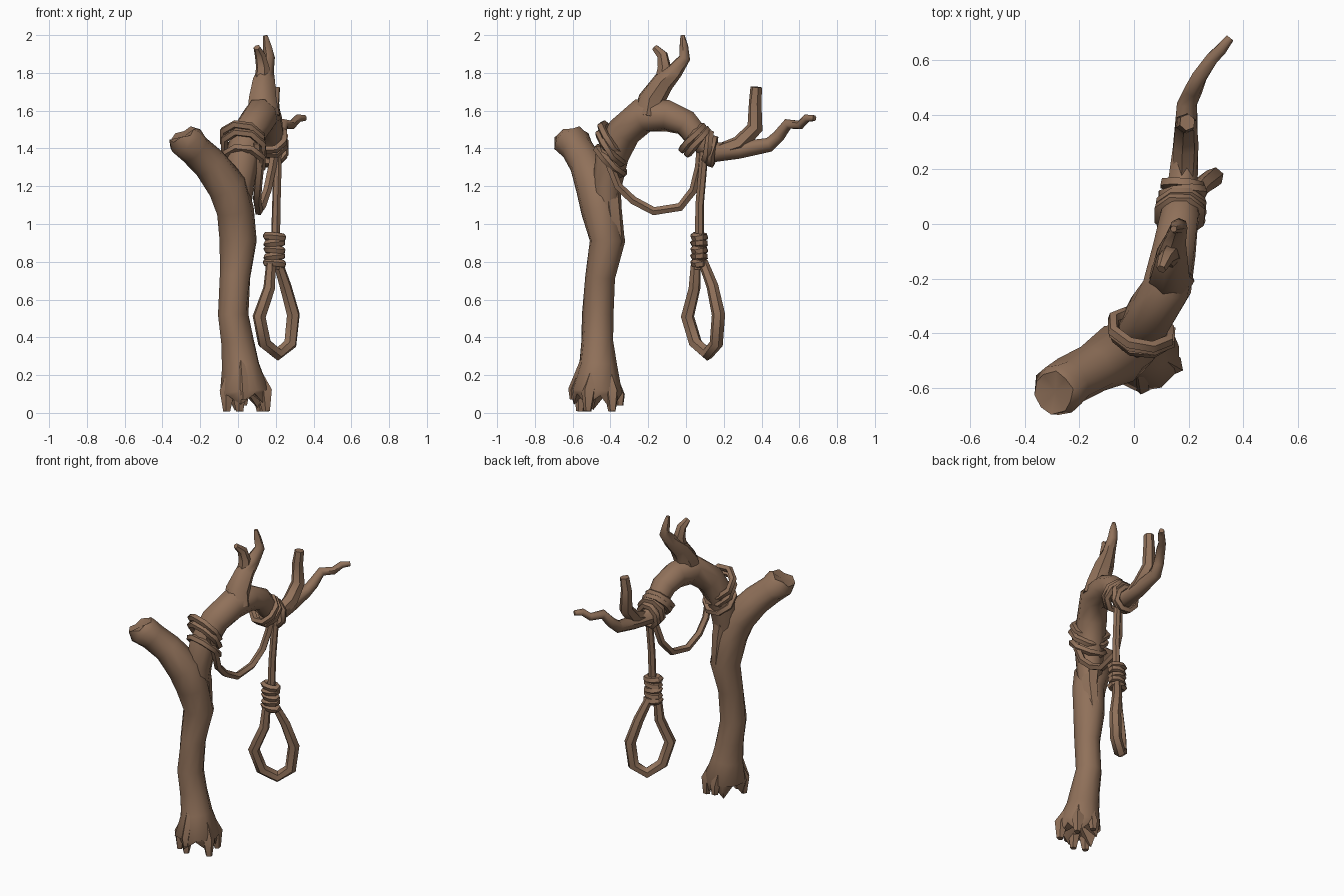
import bpy, bmesh, math, random
from mathutils import Vector

random.seed(4)
wood = bpy.data.materials.new("brown wood")
wood.diffuse_color = (0.28, 0.165, 0.102, 1)


def tube(name, pts, sides=6, closed=False, rough=0.0, start_jag=0.0, end_jag=0.0, angle=50):
    """Sweep a polygon along (x, y, z, radius) points; jag values break the ends."""
    P = [Vector(p[:3]) for p in pts]
    n = len(P)
    bm = bmesh.new()
    rings, tans, u = [], [], None
    for i in range(n):
        a = P[i - 1] if (i or closed) else P[i]
        b = P[(i + 1) % n] if (i < n - 1 or closed) else P[i]
        t = (b - a).normalized()
        if u is None:
            u = t.orthogonal()
        u = (u - t * u.dot(t)).normalized()
        v = t.cross(u)
        ring = []
        for k in range(sides):
            w = 2 * math.pi * k / sides
            r = pts[i][3] * (1 + random.uniform(-rough, rough))
            ring.append(bm.verts.new(P[i] + (u * math.cos(w) + v * math.sin(w)) * r))
        rings.append(ring)
        tans.append(t)
    for i in range(n if closed else n - 1):
        A, B = rings[i], rings[(i + 1) % n]
        shift = 0
        if closed and i == n - 1:
            shift = min(range(sides), key=lambda s: sum(
                (A[k].co - B[(k + s) % sides].co).length for k in range(sides)))
        for k in range(sides):
            j = (k + 1) % sides
            bm.faces.new((A[k], A[j], B[(j + shift) % sides], B[(k + shift) % sides]))
    if not closed:
        for ring, p, t, jag in ((rings[0], P[0], tans[0], start_jag),
                                (rings[-1], P[-1], -tans[-1], end_jag)):
            if jag:  # splintered rim around a hollow
                for k, vert in enumerate(ring):
                    vert.co += t * jag * ((k % 2) * 0.7 + random.uniform(0, 0.3))
                c = bm.verts.new(p + t * jag * 1.2)
                for k in range(sides):
                    bm.faces.new((ring[k], ring[(k + 1) % sides], c))
            else:
                bm.faces.new(ring)
    bmesh.ops.recalc_face_normals(bm, faces=bm.faces)
    me = bpy.data.meshes.new(name)
    bm.to_mesh(me)
    bm.free()
    me.materials.append(wood)
    ob = bpy.data.objects.new(name, me)
    bpy.context.collection.objects.link(ob)
    bpy.ops.object.select_all(action='DESELECT')
    ob.select_set(True)
    bpy.context.view_layer.objects.active = ob
    bpy.ops.object.shade_smooth_by_angle(angle=math.radians(angle))
    return ob


def wrap(name, centre, axis, ra, rb, r=0.022, seg=8):
    """A rope ring lying across the given axis; ra is its sideways radius."""
    axis = Vector(axis).normalized()
    u = Vector((1, 0, 0))
    u = (u - axis * u.dot(axis)).normalized()
    v = axis.cross(u)
    pts = []
    for k in range(seg):
        w = 2 * math.pi * (k + 0.5) / seg
        pts.append((*(Vector(centre) + u * math.cos(w) * ra + v * math.sin(w) * rb), r))
    tube(name, pts, 5, closed=True)


# Trunk with flared broken foot, leaning into a swollen broken stub
tube("trunk", [(0.035, -0.475, 0.01, 0.115), (0.035, -0.47, 0.11, 0.138),
               (0.018, -0.465, 0.25, 0.1), (-0.005, -0.465, 0.38, 0.085),
               (-0.028, -0.465, 0.52, 0.083), (-0.012, -0.455, 0.72, 0.08),
               (0.003, -0.42, 0.91, 0.096), (-0.02, -0.45, 1.07, 0.1),
               (-0.055, -0.475, 1.20, 0.108), (-0.15, -0.53, 1.32, 0.094),
               (-0.23, -0.575, 1.395, 0.09), (-0.275, -0.605, 1.44, 0.098),
               (-0.298, -0.617, 1.485, 0.08)],
     10, rough=0.07, start_jag=0.1, end_jag=0.02, angle=50)

# Root splinters around the foot
for k, (x, y) in enumerate([(0.15, -0.52), (-0.06, -0.53), (0.12, -0.39), (0.01, -0.56)]):
    tube(f"root_{k}", [(x, y, 0.008, 0.02), (x * 0.95, y * 0.95 - 0.023, 0.11, 0.04),
                       (x * 0.4 + 0.01, y * 0.3 - 0.32, 0.27, 0.025)], 5, rough=0.1)
# Side burrs where the foot flares widest
for k, (y, z) in enumerate([(-0.595, 0.12), (-0.35, 0.09)]):
    tube(f"foot_burr_{k}", [(0.03, y, z - 0.05, 0.02), (0.03, y, z, 0.03),
                            (0.02, y * 0.5 - 0.235, z + 0.15, 0.03)], 5)

# Bark ridge on the back of the trunk
tube("bark_ridge", [(0.0, -0.42, 0.72, 0.03), (0.02, -0.365, 0.91, 0.04),
                    (0.02, -0.39, 1.08, 0.05), (0.0, -0.41, 1.25, 0.06)], 6, rough=0.1)

# Arching limb that runs into the long twig
tube("limb", [(0.01, -0.43, 1.0, 0.05), (0.0, -0.42, 1.2, 0.08), (0.02, -0.395, 1.36, 0.09),
              (0.06, -0.33, 1.49, 0.09), (0.12, -0.23, 1.575, 0.092),
              (0.148, -0.10, 1.575, 0.084), (0.165, 0.0, 1.535, 0.073),
              (0.175, 0.07, 1.445, 0.068), (0.18, 0.14, 1.375, 0.055),
              (0.19, 0.28, 1.39, 0.046), (0.195, 0.44, 1.42, 0.037),
              (0.215, 0.49, 1.465, 0.034), (0.24, 0.54, 1.53, 0.028),
              (0.285, 0.605, 1.525, 0.024), (0.32, 0.64, 1.56, 0.022),
              (0.352, 0.68, 1.56, 0.016)], 8, rough=0.06, angle=50)

# Side twig and crown fork
tube("side_twig", [(0.185, 0.15, 1.375, 0.04), (0.19, 0.28, 1.42, 0.046),
                   (0.188, 0.365, 1.51, 0.042), (0.187, 0.365, 1.64, 0.034),
                   (0.195, 0.372, 1.725, 0.03)], 6, rough=0.05)
tube("crown_branch", [(0.135, -0.2, 1.57, 0.085), (0.13, -0.185, 1.66, 0.072),
                      (0.135, -0.12, 1.755, 0.06), (0.15, -0.06, 1.81, 0.043),
                      (0.165, -0.008, 1.88, 0.031), (0.155, -0.012, 1.94, 0.024),
                      (0.145, -0.018, 1.998, 0.012)], 7, rough=0.06)
tube("crown_twig", [(0.13, -0.125, 1.73, 0.05), (0.13, -0.115, 1.83, 0.036),
                    (0.118, -0.125, 1.895, 0.03), (0.1, -0.165, 1.935, 0.018)], 6, rough=0.05)

# Rope wraps at the crotch of the tree
wrap("crotch_wrap_1", (0.025, -0.385, 1.45), (0.22, 0.75, 0.6), 0.112, 0.1)
wrap("crotch_wrap_2", (0.03, -0.395, 1.405), (0.2, 0.78, 0.6), 0.112, 0.105)
wrap("crotch_wrap_3", (0.03, -0.40, 1.335), (0.15, 0.7, 0.7), 0.105, 0.1)

# Rope wraps on the limb above the noose
wrap("limb_wrap_1", (0.168, 0.035, 1.455), (0.05, 0.72, -0.65), 0.08, 0.088)
wrap("limb_wrap_2", (0.172, 0.06, 1.435), (0.0, 0.75, -0.6), 0.08, 0.088)
wrap("limb_wrap_3", (0.178, 0.11, 1.405), (-0.1, 0.95, -0.2), 0.076, 0.083)
wrap("limb_wrap_4", (0.178, 0.14, 1.385), (0.1, 0.97, -0.15), 0.068, 0.072)

# Slack rope between the wraps
R = 0.023
tube("slack_rope", [(0.10, -0.44, 1.43, R), (0.115, -0.40, 1.30, R), (0.105, -0.36, 1.20, R),
                    (0.1, -0.28, 1.125, R), (0.11, -0.17, 1.067, R), (0.125, -0.03, 1.09, R),
                    (0.155, 0.04, 1.18, R), (0.18, 0.07, 1.30, R), (0.2, 0.08, 1.42, R)], 5)

# Hanging rope, knot coils and loop
tube("hanging_rope", [(0.212, 0.10, 1.42, 0.022), (0.207, 0.085, 1.25, 0.023),
                      (0.203, 0.072, 1.1, 0.023), (0.195, 0.07, 0.76, 0.026)], 6)
for k in range(5):
    wrap(f"knot_coil_{k}", (0.193, 0.07, 0.793 + 0.035 * k),
         (0.1 * (-1) ** k, 0.06, 1), 0.043 + 0.005 * (k in (0, 4)), 0.03, 0.021)
L = 0.036
tube("rope_loop", [(0.175, 0.052, 0.80, 0.026), (0.165, 0.045, 0.66, 0.032),
                   (0.112, 0.008, 0.51, L), (0.14, 0.05, 0.37, L), (0.21, 0.115, 0.312, L),
                   (0.277, 0.16, 0.365, L), (0.293, 0.172, 0.52, L), (0.252, 0.14, 0.67, 0.032),
                   (0.21, 0.09, 0.80, 0.026)], 6)
